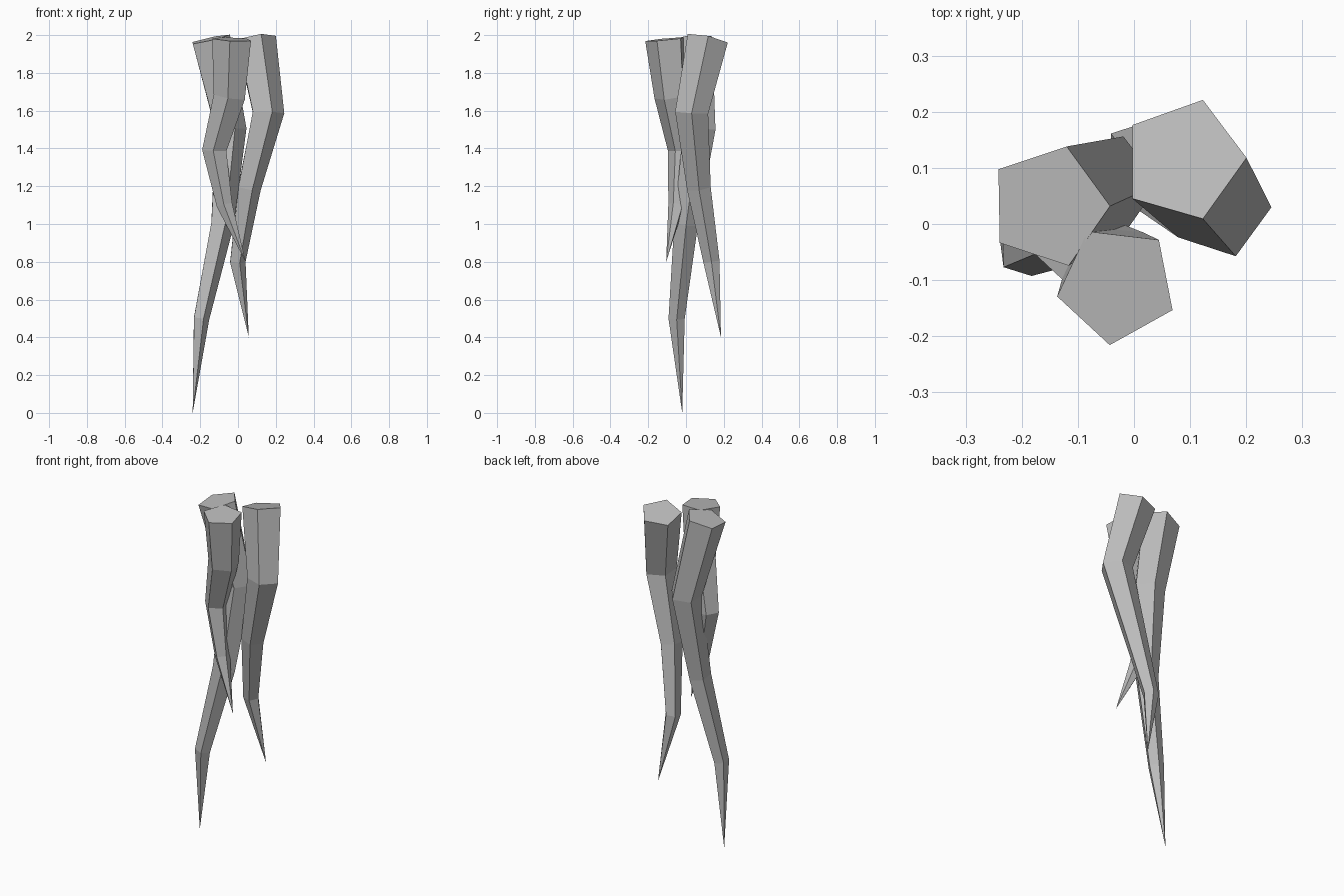
import bpy, bmesh, math
from mathutils import Vector

if "Cube" in bpy.data.objects:
    bpy.data.objects.remove(bpy.data.objects["Cube"])

mat = bpy.data.materials.new("grey")
mat.diffuse_color = (0.5, 0.5, 0.5, 1)
mat.use_nodes = True
mat.node_tree.nodes["Principled BSDF"].inputs["Base Color"].default_value = mat.diffuse_color


def root(name, path, radii, phase):
    """Five-sided tapering root: rings square to the path, flat cap, pointed tip."""
    pts = [Vector(p) for p in path]
    bm = bmesh.new()
    rings = []
    for i, r in enumerate(radii):
        # ring plane follows the averaged direction of the path
        t = (pts[i + 1] - pts[i]).normalized()
        if i:
            t = (t + (pts[i] - pts[i - 1]).normalized()).normalized()
        u = Vector((1, 0, 0))
        u = (u - t * u.dot(t)).normalized()
        v = u.cross(t)
        angles = [math.radians(phase + 72 * k) for k in range(5)]
        rings.append([bm.verts.new(pts[i] + r * (u * math.cos(a) + v * math.sin(a)))
                      for a in angles])
    tip = bm.verts.new(pts[-1])
    bm.faces.new(rings[0])
    for a, b in zip(rings, rings[1:]):
        for k in range(5):
            n = (k + 1) % 5
            bm.faces.new((a[k], b[k], b[n], a[n]))
    for k in range(5):
        bm.faces.new((rings[-1][k], tip, rings[-1][(k + 1) % 5]))
    bmesh.ops.recalc_face_normals(bm, faces=bm.faces)
    me = bpy.data.meshes.new(name)
    bm.to_mesh(me)
    bm.free()
    me.materials.append(mat)
    bpy.context.collection.objects.link(bpy.data.objects.new(name, me))


# longest root, on the left
root("long_root",
     [(-0.152, 0.032, 1.978), (-0.045, 0.07, 1.5), (-0.088, 0.0, 1.0),
      (-0.197, -0.05, 0.5), (-0.24, -0.02, 0.0)],
     [0.112, 0.09, 0.066, 0.045], 1)
# middle root, on the right
root("middle_root",
     [(0.088, 0.114, 1.978), (0.153, 0.03, 1.59), (0.055, 0.068, 1.19),
      (-0.005, 0.135, 0.8), (0.057, 0.185, 0.4)],
     [0.114, 0.092, 0.066, 0.045], 0)
# shortest root, in front
root("short_root",
     [(-0.03, -0.108, 1.978), (-0.043, -0.08, 1.675), (-0.123, -0.028, 1.39),
      (-0.07, -0.05, 1.1), (0.04, -0.105, 0.8)],
     [0.109, 0.088, 0.068, 0.044], 47)
